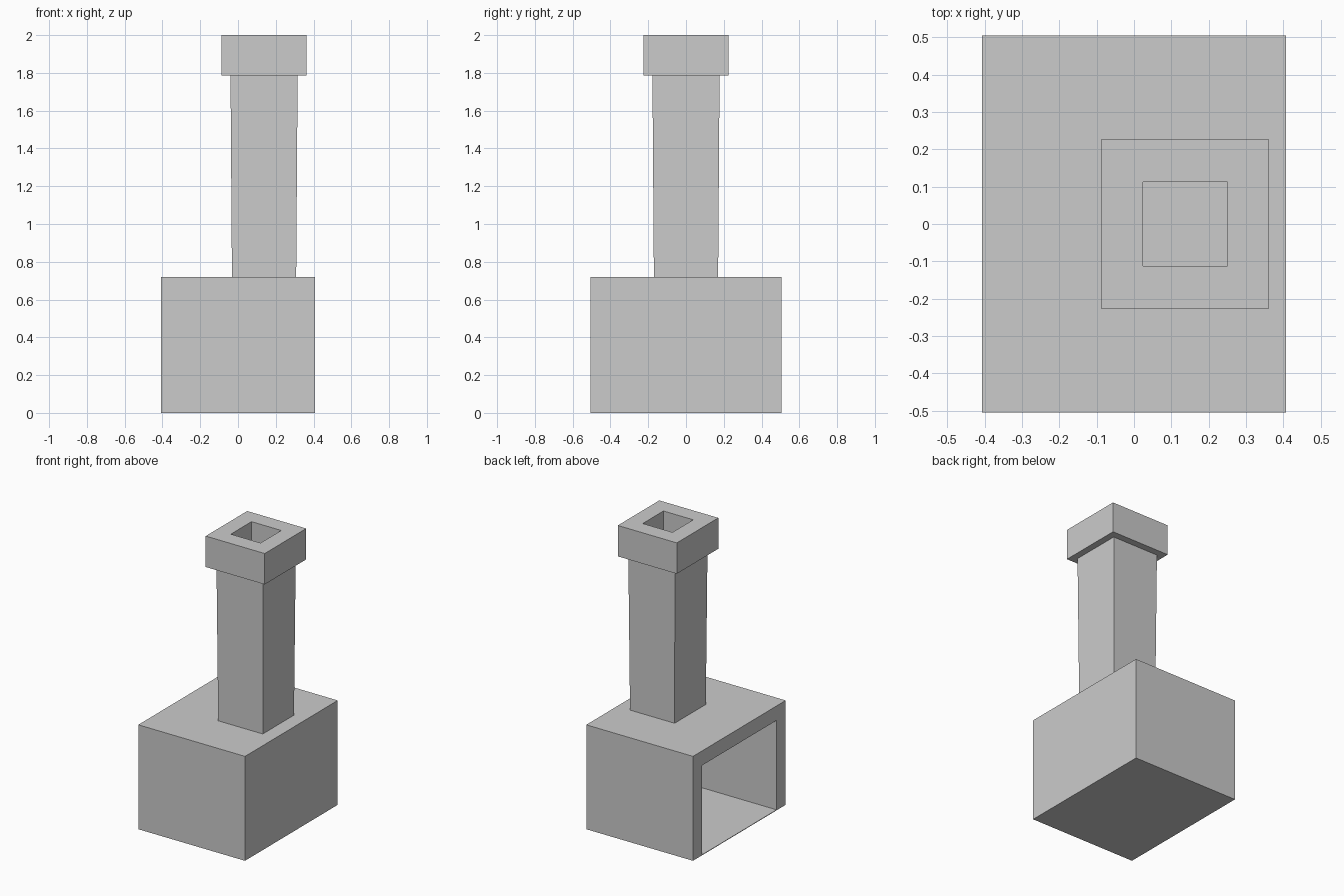
import bpy, bmesh

if "Cube" in bpy.data.objects:
    bpy.data.objects.remove(bpy.data.objects["Cube"])


def block(name, x, y, z, flare=1.0):
    """Box from (min, max) ranges; flare scales the top about its own centre."""
    bm = bmesh.new()
    bmesh.ops.create_cube(bm, size=1)
    centre = [(r[0] + r[1]) / 2 for r in (x, y, z)]
    size = [r[1] - r[0] for r in (x, y, z)]
    for v in bm.verts:
        k = flare if v.co.z > 0 else 1.0
        v.co = (centre[0] + v.co.x * size[0] * k,
                centre[1] + v.co.y * size[1] * k,
                centre[2] + v.co.z * size[2])
    mesh = bpy.data.meshes.new(name)
    bm.to_mesh(mesh)
    bm.free()
    obj = bpy.data.objects.new(name, mesh)
    bpy.context.collection.objects.link(obj)
    return obj


def cut(obj, x, y, z):
    """Carve a box-shaped hollow out of obj."""
    cutter = block(obj.name + "_cutter", x, y, z)
    cutter.hide_render = True
    cutter.display_type = 'WIRE'
    mod = obj.modifiers.new("hollow", 'BOOLEAN')
    mod.operation = 'DIFFERENCE'
    mod.solver = 'EXACT'
    mod.object = cutter


# Firebox with a wide opening on the left and a thin floor
firebox = block("firebox", (-0.407, 0.407), (-0.505, 0.505), (0, 0.72))
cut(firebox, (-0.6, 0.307), (-0.405, 0.405), (0.004, 0.62))

# Slightly flared chimney shaft
block("chimney_shaft", (-0.032, 0.308), (-0.17, 0.17), (0.72, 1.787), flare=1.045)

# Chimney cap with a square flue
cap = block("chimney_cap", (-0.088, 0.362), (-0.226, 0.226), (1.787, 2.0))
cut(cap, (0.024, 0.251), (-0.113, 0.113), (1.79, 2.2))
